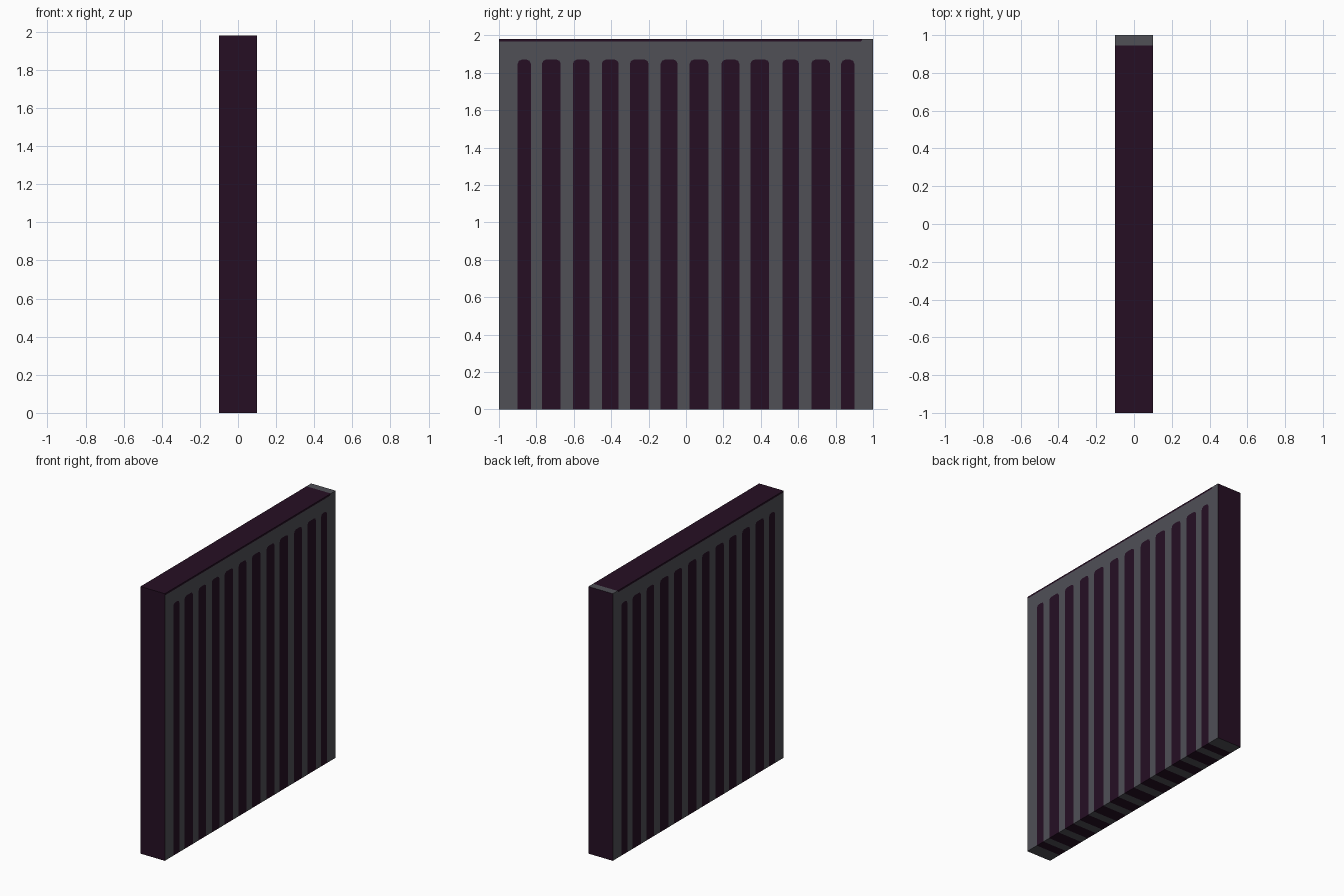
import bpy, bmesh

if "Cube" in bpy.data.objects:
    bpy.data.objects.remove(bpy.data.objects["Cube"])

X, Y, H = 0.1, 1.0, 1.98      # half depth, half width, height
TOP, C = 1.87, 0.022          # stripe top and corner cut
RIM, RIM_END = 1.967, 0.945   # dark rim strip along the top edge

STRIPES = [(-.90, -.83), (-.77, -.67), (-.605, -.515), (-.45, -.36),
           (-.30, -.20), (-.135, -.045), (.02, .12), (.19, .285),
           (.345, .445), (.515, .605), (.67, .77), (.83, .90)]


def material(name, rgb):
    m = bpy.data.materials.new(name)
    m.diffuse_color = (*rgb, 1)
    m.use_nodes = True
    m.node_tree.nodes["Principled BSDF"].inputs["Base Color"].default_value = m.diffuse_color
    return m


bm = bmesh.new()


def face(points, mat):
    f = bm.faces.new([bm.verts.new(p) for p in points])
    f.material_index = mat


GREY, DARK = 0, 1


def outline(a, b):
    """Stripe outline from its lower left over the rounded top to lower right."""
    k = C * 0.3
    return [(a, 0), (a, TOP - C), (a + k, TOP - k), (a + C, TOP),
            (b - C, TOP), (b - k, TOP - k), (b, TOP - C), (b, 0)]


# Broad sides: grey comb with dark stripes between its teeth, dark top rim
for x in (-X, X):
    def side(pts, mat):
        pts = [(x, y, z) for y, z in pts]
        face(pts if x > 0 else pts[::-1], mat)

    comb = [(-Y, 0)]
    for a, b in STRIPES:
        comb += outline(a, b)
        side(outline(a, b)[::-1], DARK)
    comb += [(Y, 0), (Y, H), (RIM_END, H), (RIM_END - .01, RIM), (-Y, RIM)]
    side(comb, GREY)
    side([(-Y, RIM), (RIM_END - .01, RIM), (RIM_END, H), (-Y, H)], DARK)

# Underside: the stripes run through to the other side
cuts = [-Y] + [v for s in STRIPES for v in s] + [Y]
for i, (a, b) in enumerate(zip(cuts, cuts[1:])):
    face([(-X, a, 0), (-X, b, 0), (X, b, 0), (X, a, 0)], DARK if i % 2 else GREY)

# Top: dark with a grey end strip
for a, b, m in ((-Y, RIM_END, DARK), (RIM_END, Y, GREY)):
    face([(-X, a, H), (X, a, H), (X, b, H), (-X, b, H)], m)

# Narrow ends
face([(-X, -Y, 0), (X, -Y, 0), (X, -Y, RIM), (X, -Y, H), (-X, -Y, H), (-X, -Y, RIM)], DARK)
face([(X, Y, 0), (-X, Y, 0), (-X, Y, H), (X, Y, H)], DARK)

bmesh.ops.remove_doubles(bm, verts=bm.verts, dist=1e-5)
mesh = bpy.data.meshes.new("striped_panel")
bm.to_mesh(mesh)
bm.free()
mesh.materials.append(material("slate grey", (0.08, 0.08, 0.094)))
mesh.materials.append(material("dark plum", (0.019, 0.0048, 0.0175)))
panel = bpy.data.objects.new("striped_panel", mesh)
bpy.context.collection.objects.link(panel)
